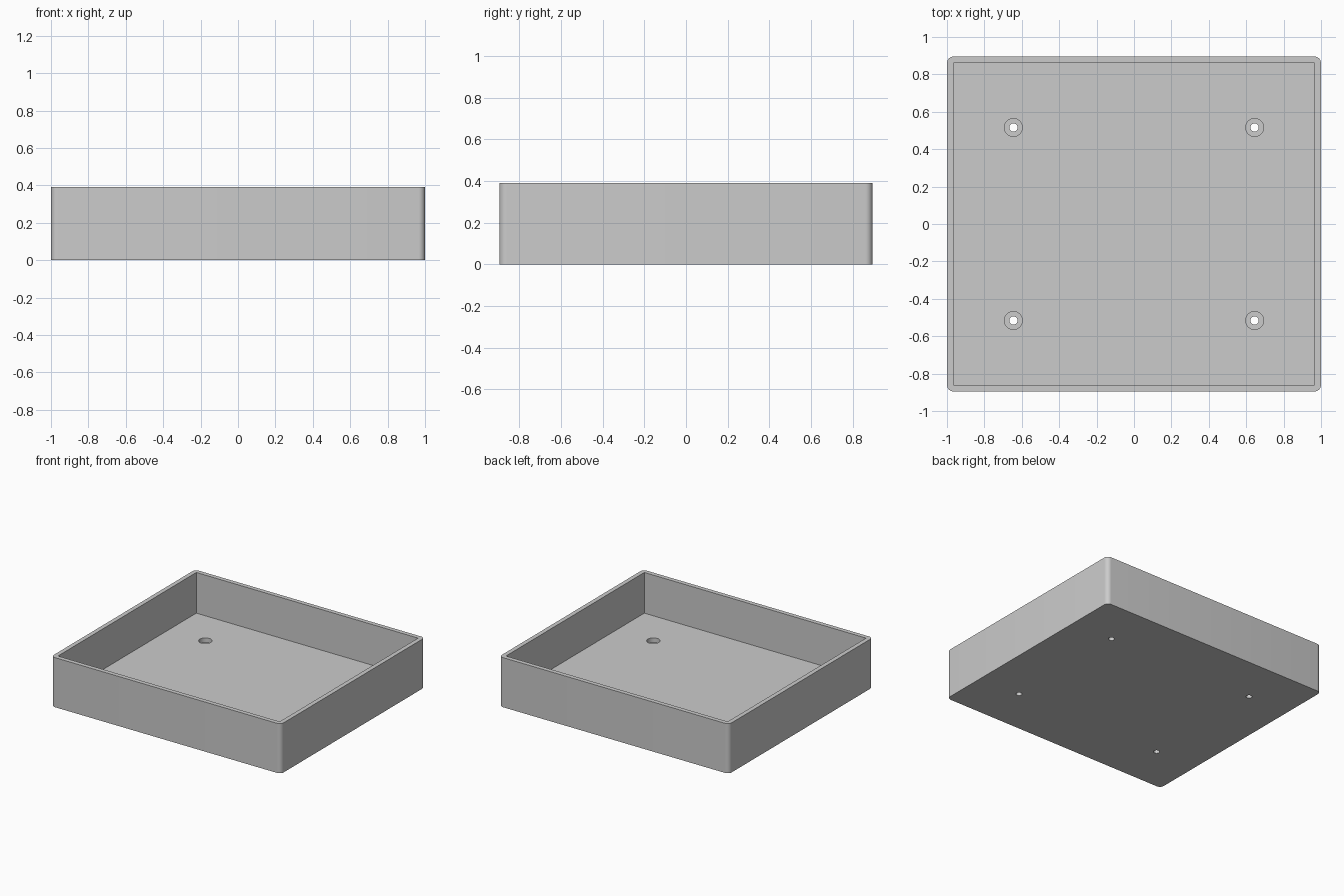
import bpy
import bmesh
import math

if "Cube" in bpy.data.objects:
    bpy.data.objects.remove(bpy.data.objects["Cube"], do_unlink=True)

WIDTH, DEPTH, HEIGHT = 2.0, 1.79, 0.39
WALL, FLOOR, CORNER = 0.035, 0.07, 0.035
HOLE_X, HOLE_Y = 0.645, 0.516
HOLE_R, RECESS_R, RECESS_DEPTH = 0.022, 0.048, 0.035

grey = bpy.data.materials.new("plain grey")
grey.use_nodes = True
colour = (0.6, 0.6, 0.6, 1.0)
grey.diffuse_color = colour
grey.node_tree.nodes["Principled BSDF"].inputs["Base Color"].default_value = colour


def box(name, width, depth, bottom, top, corner=0.0):
    """Upright box, optionally with rounded vertical corners."""
    bm = bmesh.new()
    bmesh.ops.create_cube(bm, size=1)
    bmesh.ops.scale(bm, vec=(width, depth, top - bottom), verts=bm.verts)
    bmesh.ops.translate(bm, vec=(0, 0, (top + bottom) / 2), verts=bm.verts)
    if corner:
        upright = [e for e in bm.edges
                   if abs(e.verts[0].co.z - e.verts[1].co.z) > 0.01]
        bmesh.ops.bevel(bm, geom=upright, offset=corner, segments=8,
                        profile=0.5, affect='EDGES')
    mesh = bpy.data.meshes.new(name)
    bm.to_mesh(mesh)
    bm.free()
    obj = bpy.data.objects.new(name, mesh)
    bpy.context.collection.objects.link(obj)
    mesh.materials.append(grey)
    return obj


def cylinder(name, x, y, radius, bottom, top):
    bpy.ops.mesh.primitive_cylinder_add(vertices=32, radius=radius, depth=top - bottom,
                                        location=(x, y, (top + bottom) / 2))
    obj = bpy.context.object
    obj.name = name
    obj.data.materials.append(grey)
    return obj


def cut(target, cutter):
    """Subtract the cutter from the target, then discard it."""
    cutter.hide_render = True
    mod = target.modifiers.new("cut", 'BOOLEAN')
    mod.operation, mod.solver, mod.object = 'DIFFERENCE', 'EXACT', cutter
    bpy.context.view_layer.objects.active = target
    bpy.ops.object.modifier_apply(modifier=mod.name)
    bpy.data.objects.remove(cutter, do_unlink=True)


# Open tray with rounded outer corners and a square inner cavity
tray = box("tray", WIDTH, DEPTH, 0, HEIGHT, CORNER)
cut(tray, box("cavity_cutter", WIDTH - 2 * WALL, DEPTH - 2 * WALL, FLOOR, HEIGHT + 0.1))

# Four recessed screw holes through the floor
for sx in (-1, 1):
    for sy in (-1, 1):
        x, y = sx * HOLE_X, sy * HOLE_Y
        cut(tray, cylinder("recess_cutter", x, y, RECESS_R, FLOOR - RECESS_DEPTH, FLOOR + 0.05))
        cut(tray, cylinder("hole_cutter", x, y, HOLE_R, -0.05, FLOOR + 0.05))

# Smooth corners and holes, keep the edges sharp
bpy.ops.object.select_all(action='DESELECT')
tray.select_set(True)
bpy.context.view_layer.objects.active = tray
bpy.ops.object.shade_smooth_by_angle(angle=math.radians(30))
